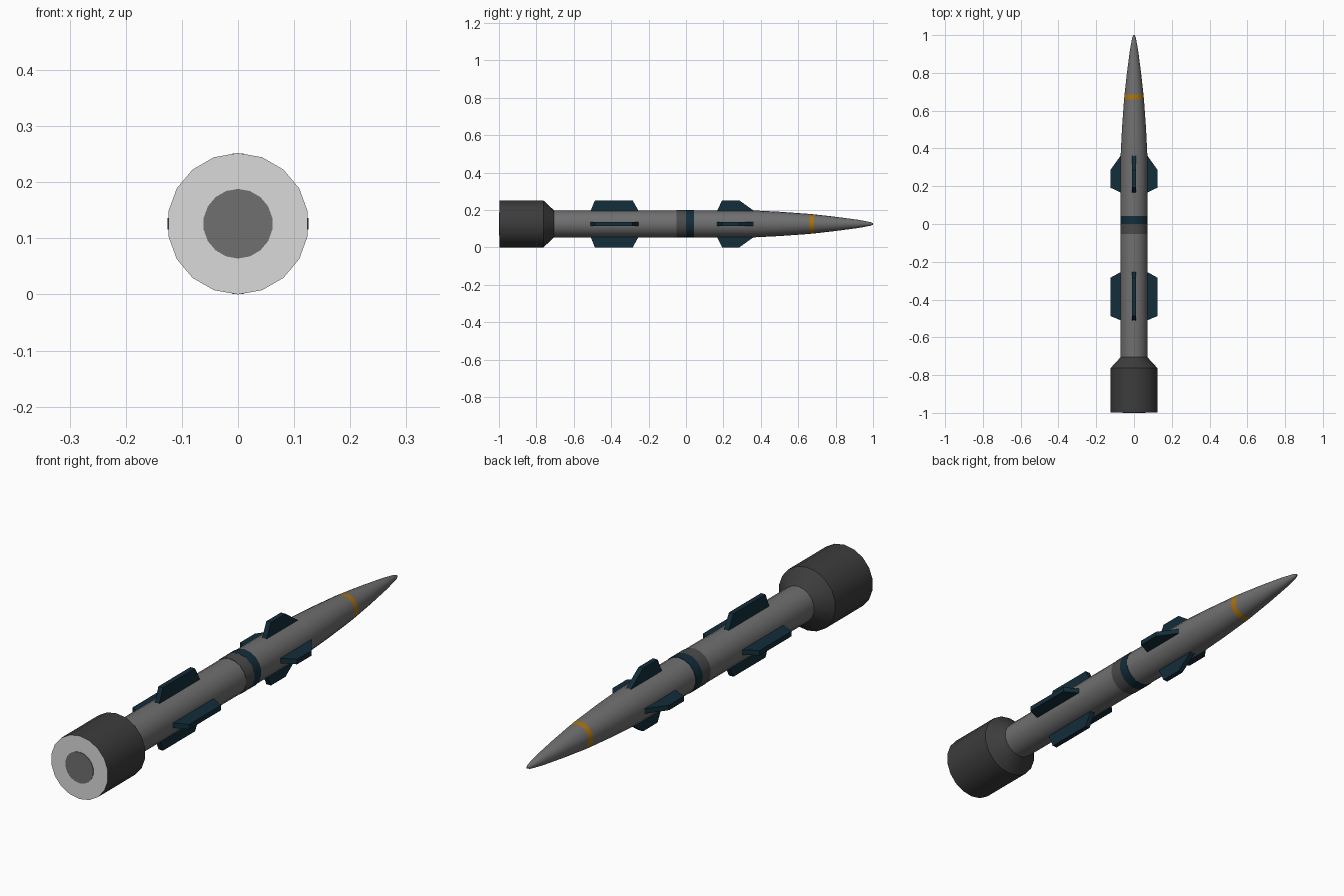
import bpy, bmesh, math
from mathutils import Matrix

if "Cube" in bpy.data.objects:
    bpy.data.objects.remove(bpy.data.objects["Cube"])

SIDES = 18
CENTRE = 0.126  # height of the long axis


def material(name, rgb):
    m = bpy.data.materials.new(name)
    m.diffuse_color = (*rgb, 1)
    m.use_nodes = True
    m.node_tree.nodes["Principled BSDF"].inputs["Base Color"].default_value = m.diffuse_color
    return m


GREY = material("body grey", (0.16, 0.16, 0.16))
DARK = material("booster dark grey", (0.045, 0.045, 0.045))
BAND = material("band dark grey", (0.07, 0.07, 0.07))
NAVY = material("fin navy", (0.006, 0.026, 0.042))
ORANGE = material("stripe orange", (0.40, 0.17, 0.006))
LIGHT = material("rear light grey", (0.7, 0.7, 0.7))


def finish(bm, name, mats):
    bmesh.ops.recalc_face_normals(bm, faces=bm.faces)
    me = bpy.data.meshes.new(name)
    bm.to_mesh(me)
    bm.free()
    ob = bpy.data.objects.new(name, me)
    bpy.context.collection.objects.link(ob)
    for m in mats:
        me.materials.append(m)
    bpy.context.view_layer.objects.active = ob
    ob.select_set(True)
    bpy.ops.object.shade_smooth_by_angle(angle=math.radians(25))
    ob.select_set(False)
    return ob


def lathe(name, profile, mats, rear=0):
    """Revolve (y, radius, material of the section ahead) about the long axis."""
    bm = bmesh.new()
    rings = []
    for y, r, _ in profile:
        angles = [math.tau * i / SIDES for i in range(SIDES)]
        rings.append([bm.verts.new((r * math.sin(a), y, CENTRE + r * math.cos(a))) for a in angles])
    for (_, _, mat), a, b in zip(profile, rings, rings[1:]):
        for i in range(SIDES):
            j = (i + 1) % SIDES
            bm.faces.new((a[i], a[j], b[j], b[i])).material_index = mat
    bm.faces.new(rings[0]).material_index = rear
    bm.faces.new(rings[-1]).material_index = profile[-1][2]
    return finish(bm, name, mats)


# Slender body with tapering nose and painted orange stripe
lathe("body", [(-0.72, 0.072, 0), (0.36, 0.072, 0), (0.50, 0.065, 0), (0.66, 0.0535, 1),
               (0.685, 0.051, 0), (0.80, 0.038, 0), (0.92, 0.022, 0),
               (0.985, 0.010, 0), (1.0, 0.004, 0)], [GREY, ORANGE])

# Two thin bands around the middle
lathe("middle_band_rear", [(-0.052, 0.0735, 0), (0.0, 0.0735, 0)], [BAND])
lathe("middle_band_front", [(0.0, 0.0737, 0), (0.042, 0.0737, 0)], [NAVY])

# Wide booster with light rear face and dark exhaust disc
lathe("booster", [(-0.998, 0.126, 0), (-0.763, 0.126, 0), (-0.703, 0.07, 0)], [DARK, LIGHT], rear=1)
lathe("exhaust_disc", [(-1.0, 0.062, 0), (-0.997, 0.062, 0)], [GREY])


def fin_set(name, outline):
    """Four thin plates; outline points are (y, distance from axis)."""
    for k, side in enumerate(("top", "right", "bottom", "left")):
        bm = bmesh.new()
        face = bm.faces.new([bm.verts.new((-0.01, y, r)) for y, r in outline])
        ext = bmesh.ops.extrude_face_region(bm, geom=[face])["geom"]
        bmesh.ops.translate(bm, vec=(0.02, 0, 0),
                            verts=[v for v in ext if isinstance(v, bmesh.types.BMVert)])
        bm.transform(Matrix.Translation((0, 0, CENTRE)) @ Matrix.Rotation(k * math.pi / 2, 4, "Y"))
        finish(bm, f"{name}_{side}", [NAVY])


# Rear and front fins
fin_set("rear_fin", [(-0.512, 0.06), (-0.51, 0.07), (-0.487, 0.1255), (-0.285, 0.1255),
                     (-0.254, 0.07), (-0.252, 0.06)])
fin_set("front_fin", [(0.163, 0.06), (0.166, 0.07), (0.193, 0.1255), (0.285, 0.1255),
                      (0.363, 0.07), (0.363, 0.06)])
